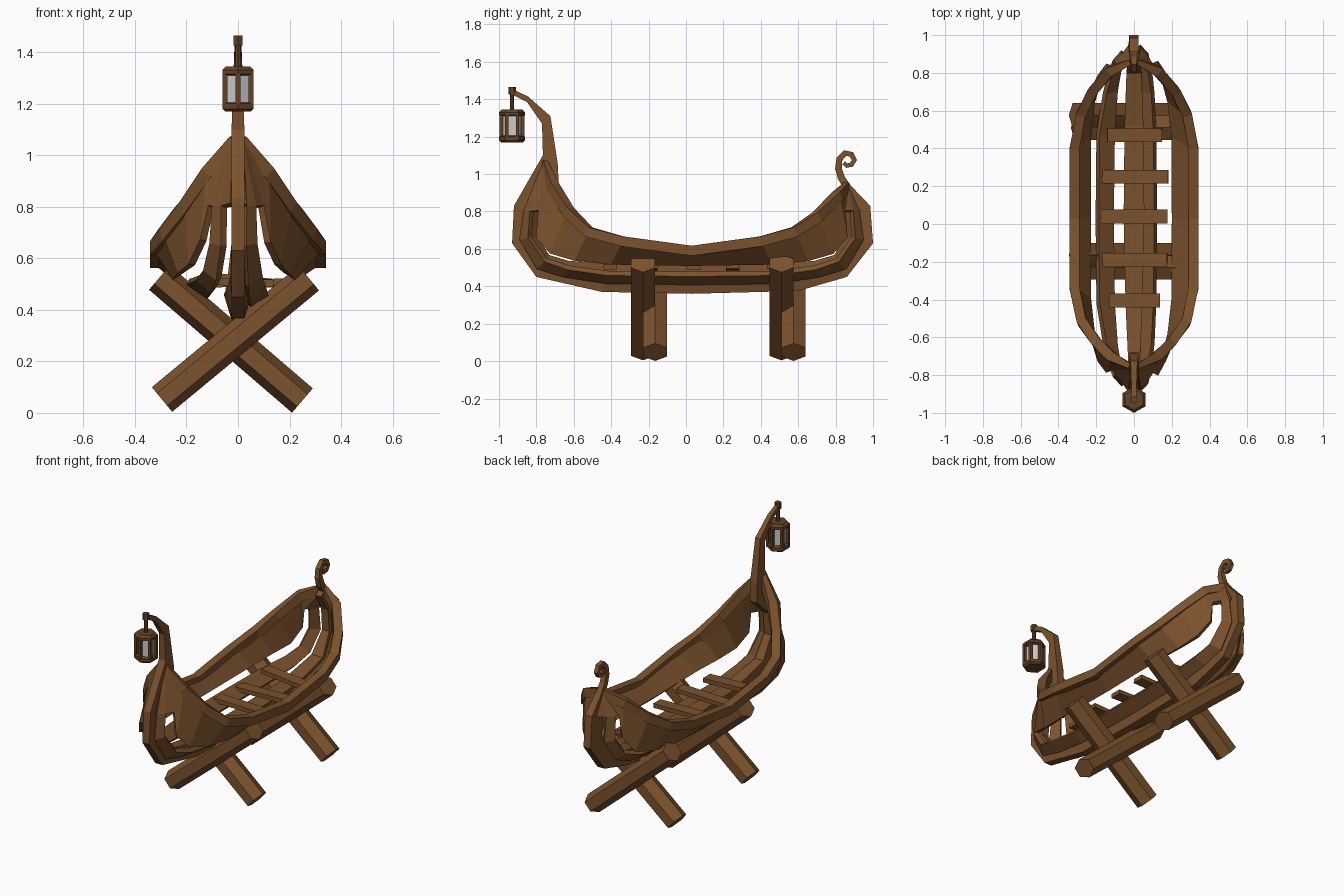
import bpy, bmesh, math
from mathutils import Vector, Matrix

if "Cube" in bpy.data.objects:
    bpy.data.objects.remove(bpy.data.objects["Cube"])

def material(name, col):
    m = bpy.data.materials.new(name)
    m.diffuse_color = (*col, 1)
    m.use_nodes = True
    m.node_tree.nodes["Principled BSDF"].inputs["Base Color"].default_value = m.diffuse_color
    return m

WOOD = material("wood", (0.20, 0.085, 0.026))
IRON = material("dark_wood", (0.13, 0.055, 0.018))
GLASS = material("glass", (0.6, 0.6, 0.6))

def make(name, verts, faces, mat=WOOD):
    me = bpy.data.meshes.new(name)
    me.from_pydata([tuple(v) for v in verts], [], faces)
    bm = bmesh.new()
    bm.from_mesh(me)
    bmesh.ops.recalc_face_normals(bm, faces=bm.faces)
    bm.to_mesh(me)
    bm.free()
    me.materials.append(mat)
    ob = bpy.data.objects.new(name, me)
    bpy.context.collection.objects.link(ob)
    return ob

def loft(name, rings, mat=WOOD):
    n = len(rings[0])
    verts = [v for r in rings for v in r]
    faces = [(i*n+j, i*n+(j+1) % n, (i+1)*n+(j+1) % n, (i+1)*n+j)
             for i in range(len(rings)-1) for j in range(n)]
    faces += [tuple(range(n)), tuple(range(len(verts)-n, len(verts)))]
    return make(name, verts, faces, mat)

def sweep(name, pts, half_side, half_up, ref):
    """Rectangular bar along a path; half sizes are given per point."""
    rings = []
    for i, p in enumerate(pts):
        t = (pts[min(i+1, len(pts)-1)] - pts[max(i-1, 0)]).normalized()
        s = t.cross(ref).normalized()
        u = s.cross(t)
        a, b = s*half_side[i], u*half_up[i]
        rings.append([p-a-b, p+a-b, p+a+b, p-a+b])
    return loft(name, rings)

def prism(name, p, q, r, sides, mat=WOOD, turn=0.0, sx=1.0):
    """Prism between two points, section stretched along y."""
    p, q = Vector(p), Vector(q)
    d = (q-p).normalized()
    a = Vector((0, 1, 0))
    b = d.cross(a).normalized()
    ring = lambda c: [c + a*math.cos(turn+k*2*math.pi/sides)*r*sx
                      + b*math.sin(turn+k*2*math.pi/sides)*r for k in range(sides)]
    return loft(name, [ring(p), ring(q)], mat)

# Hull lines for one quarter: (distance from middle, half-width, height)
GUN = [(0, .315, .59), (.37, .315, .64), (.55, .28, .69), (.67, .22, .77), (.78, .125, .88), (.83, .012, .93)]
GUN_F = GUN[:2] + [(.55, .275, .69), (.66, .195, .80), (.74, .11, .93), (.79, .008, 1.055)]
# The left lower plank sits further out than the right one
A_L = [(0, .24, .52), (.43, .24, .525), (.62, .22, .545), (.75, .18, .575), (.81, .135, .67), (.795, .105, .80)]
BU_L = [(0, .195, .51), (.45, .19, .51), (.66, .155, .525), (.77, .125, .56), (.83, .10, .66), (.815, .09, .80)]
BL_L = [(0, .115, .455), (.45, .11, .455), (.68, .095, .475), (.80, .075, .52), (.88, .055, .65), (.86, .055, .80)]
A_R = [(0, .21, .52), (.43, .21, .525), (.62, .19, .54), (.75, .155, .575), (.825, .115, .66), (.81, .09, .80)]
BU_R = [(0, .115, .465), (.45, .11, .47), (.66, .10, .50), (.78, .085, .54), (.865, .065, .66), (.855, .06, .80)]
BL_R = [(0, .04, .42), (.45, .04, .425), (.68, .035, .46), (.82, .03, .50), (.91, .022, .65), (.89, .022, .80)]
MID = 0.03

def full(front, back, s):
    return ([Vector((s*x, MID-d, z)) for d, x, z in reversed(front)]
            + [Vector((s*x, MID+d, z)) for d, x, z in back[1:]])

# Each side: upper strake, lower strake, solid ends and gunwale rail
for side, s, A, BU, BL in (("left", -1, A_L, BU_L, BL_L), ("right", 1, A_R, BU_R, BL_R)):
    gun = full(GUN_F, GUN, s)
    n = len(gun)
    verts = gun + full(A, A, s) + full(BU, BU, s) + full(BL, BL, s)
    verts += [Vector((s*.018, MID-.91, .81)), Vector((s*.018, MID+.91, .81))]
    faces = []
    for a, b in ((0, n), (2*n, 3*n)):
        faces += [(a+i, a+i+1, b+i+1, b+i) for i in range(n-1)]
    for e, k in ((0, 4*n), (n-1, 4*n+1)):
        faces += [(e, n+e, 2*n+e), (e, 2*n+e, 3*n+e), (e, 3*n+e, k)]
    hull = make(side + "_hull_planks", verts, faces)
    sol = hull.modifiers.new("thick", 'SOLIDIFY')
    sol.thickness, sol.offset = .03, 0
    w = [.014] + [.026]*(n-2) + [.014]
    sweep(side + "_gunwale_rail", gun, w, [.027]*n, Vector((0, 0, 1)))

# Keel, stems and the lantern neck: (outer y, z, inner y, z, outer half-width, inner half-width)
KEEL = [(-.94, 1.43, -.93, 1.455, .012, .012), (-.85, 1.385, -.845, 1.415, .014, .014),
        (-.77, 1.27, -.725, 1.31, .018, .018), (-.765, 1.10, -.685, 1.05, .025, .025),
        (-.84, .97, -.68, .92, .025, .025),
        (-.92, .83, -.815, .80, .025, .025), (-.93, .63, -.825, .66, .025, .025),
        (-.80, .45, -.74, .53, .025, .03), (-.45, .37, -.42, .47, .025, .045),
        (.03, .36, .03, .46, .025, .055), (.60, .375, .52, .47, .025, .05),
        (.86, .45, .80, .53, .025, .04), (1.0, .63, .885, .66, .025, .025),
        (.985, .83, .875, .80, .025, .025), (.87, .95, .81, .91, .02, .02)]
loft("keel_and_stems", [[(-w, a, b), (w, a, b), (v, c, d), (-v, c, d)] for a, b, c, d, w, v in KEEL])

# Stern curl
CURL = [(.87, .92), (.83, .98), (.815, 1.03), (.82, 1.08), (.85, 1.112), (.885, 1.105),
        (.90, 1.075), (.885, 1.05), (.86, 1.045), (.843, 1.06)]
m = len(CURL)
sweep("stern_curl", [Vector((0, y, z)) for y, z in CURL],
      [.02-.010*i/m for i in range(m)], [.018-.009*i/m for i in range(m)], Vector((1, 0, 0)))

# Floor boards: (y, half-length, height, tilt)
for y, h, z, tilt in ((.47, .145, .52, .1), (.25, .178, .503, -.03), (.04, .175, .503, .02),
                      (-.19, .173, .503, -.03), (-.405, .135, .507, .03)):
    bm = bmesh.new()
    bmesh.ops.create_cube(bm, size=1, matrix=Matrix.Translation((0.003, y, z))
                          @ Matrix.Rotation(tilt, 4, 'Y') @ Matrix.Diagonal((2*h, .073, .027, 1)))
    me = bpy.data.meshes.new("floor_board")
    bm.to_mesh(me)
    bm.free()
    me.materials.append(WOOD)
    bpy.context.collection.objects.link(bpy.data.objects.new("floor_board", me))

# Crossed trestles
for y in (-.23, .51):
    prism("trestle_beam_a", (-.295, y, .052), (.275, y, .523), .062, 6, turn=math.pi/6, sx=1.2)
    prism("trestle_beam_b", (.25, y+.065, .048), (-.305, y+.065, .525), .062, 6, turn=math.pi/6, sx=1.2)

# Lantern
LY = -.93
def hexring(r, z):
    return [(r*math.sin(k*math.pi/3), LY+r*math.cos(k*math.pi/3), z) for k in range(6)]
loft("lantern_base", [hexring(.058, 1.17), hexring(.07, 1.18), hexring(.07, 1.20), hexring(.055, 1.205)], IRON)
loft("lantern_roof", [hexring(.055, 1.31), hexring(.07, 1.315), hexring(.07, 1.33), hexring(.055, 1.345)], IRON)
loft("lantern_glass", [hexring(.048, 1.20), hexring(.048, 1.315)], GLASS)
for x, y, z in hexring(.058, 1.195):
    prism("lantern_post", (x, y, z), (x, y, 1.32), .013, 4, IRON, math.pi/4)
prism("lantern_hanger", (0, LY, 1.34), (0, LY, 1.44), .011, 6, IRON)
prism("hanger_knob", (0, LY, 1.425), (0, LY, 1.465), .02, 6, IRON)
